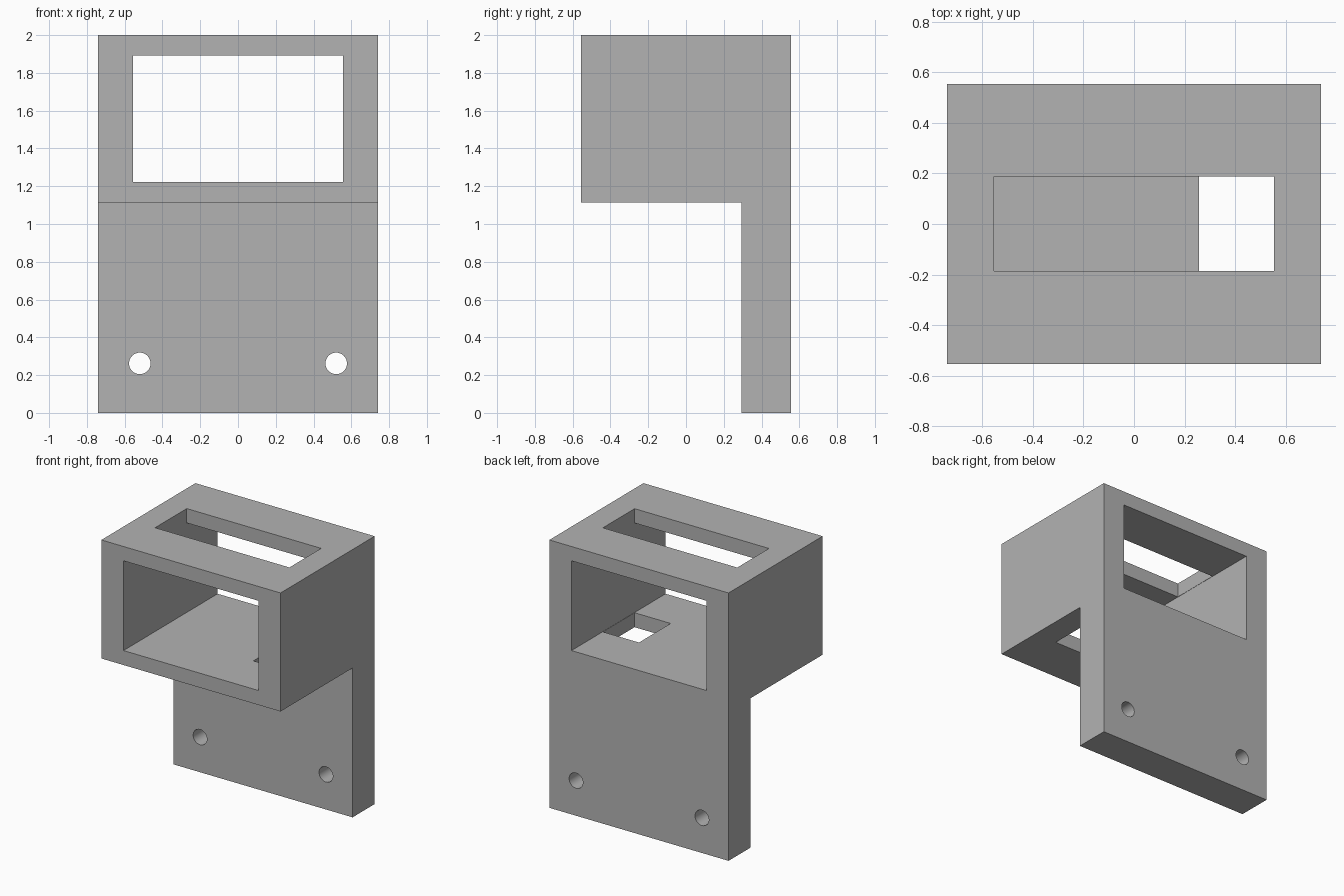
import bpy, bmesh
from mathutils import Matrix, Vector

cube = bpy.data.objects.get("Cube")
if cube:
    bpy.data.objects.remove(cube, do_unlink=True)

grey = bpy.data.materials.new("plain grey")
grey.use_nodes = True
grey.diffuse_color = (0.45, 0.45, 0.45, 1)
grey.node_tree.nodes["Principled BSDF"].inputs["Base Color"].default_value = (0.45, 0.45, 0.45, 1)


def make_object(name, bm):
    bmesh.ops.recalc_face_normals(bm, faces=bm.faces[:])
    mesh = bpy.data.meshes.new(name)
    bm.to_mesh(mesh)
    bm.free()
    mesh.materials.append(grey)
    obj = bpy.data.objects.new(name, mesh)
    bpy.context.scene.collection.objects.link(obj)
    return obj


def box_cutter(name, low, high):
    low, high = Vector(low), Vector(high)
    bm = bmesh.new()
    place = Matrix.Translation((low + high) / 2) @ Matrix.Diagonal((*(high - low), 1))
    bmesh.ops.create_cube(bm, size=1, matrix=place)
    return make_object(name, bm)


def hole_cutter(name, x, z, radius):
    bm = bmesh.new()
    place = Matrix.Translation((x, 0.425, z)) @ Matrix.Rotation(1.5707963, 4, "X")
    bmesh.ops.create_cone(bm, cap_ends=True, segments=48, radius1=radius,
                          radius2=radius, depth=0.6, matrix=place)
    return make_object(name, bm)


# Bracket: side profile (y, z) extruded across the width
half_width, half_depth = 0.74, 0.555
profile = [(-half_depth, 1.115), (0.295, 1.115), (0.295, 0),
           (half_depth, 0), (half_depth, 2), (-half_depth, 2)]
bm = bmesh.new()
side = bm.faces.new([bm.verts.new((-half_width, y, z)) for y, z in profile])
swept = bmesh.ops.extrude_face_region(bm, geom=[side])["geom"]
bmesh.ops.translate(bm, vec=(2 * half_width, 0, 0),
                    verts=[v for v in swept if isinstance(v, bmesh.types.BMVert)])
bracket = make_object("mounting_bracket", bm)

# Openings: front-to-back window, top slot, floor slot, screw holes
cutters = [
    box_cutter("window_cutter", (-0.557, -1, 1.223), (0.557, 1, 1.893)),
    box_cutter("top_slot_cutter", (-0.555, -0.186, 1.7), (0.555, 0.188, 2.2)),
    box_cutter("floor_slot_cutter", (0.257, -0.186, 0.9), (0.555, 0.188, 1.4)),
    hole_cutter("right_screw_cutter", -0.52, 0.262, 0.057),
    hole_cutter("left_screw_cutter", 0.52, 0.262, 0.057),
]
for cutter in cutters:
    cutter.hide_render = True
    cut = bracket.modifiers.new(cutter.name, "BOOLEAN")
    cut.operation = "DIFFERENCE"
    cut.solver = "EXACT"
    cut.object = cutter

# Apply the cuts and discard the cutters
bpy.ops.object.select_all(action="DESELECT")
bpy.context.view_layer.objects.active = bracket
bracket.select_set(True)
for cutter in cutters:
    bpy.ops.object.modifier_apply(modifier=cutter.name)
    bpy.data.objects.remove(cutter, do_unlink=True)
bpy.ops.object.shade_smooth_by_angle()
